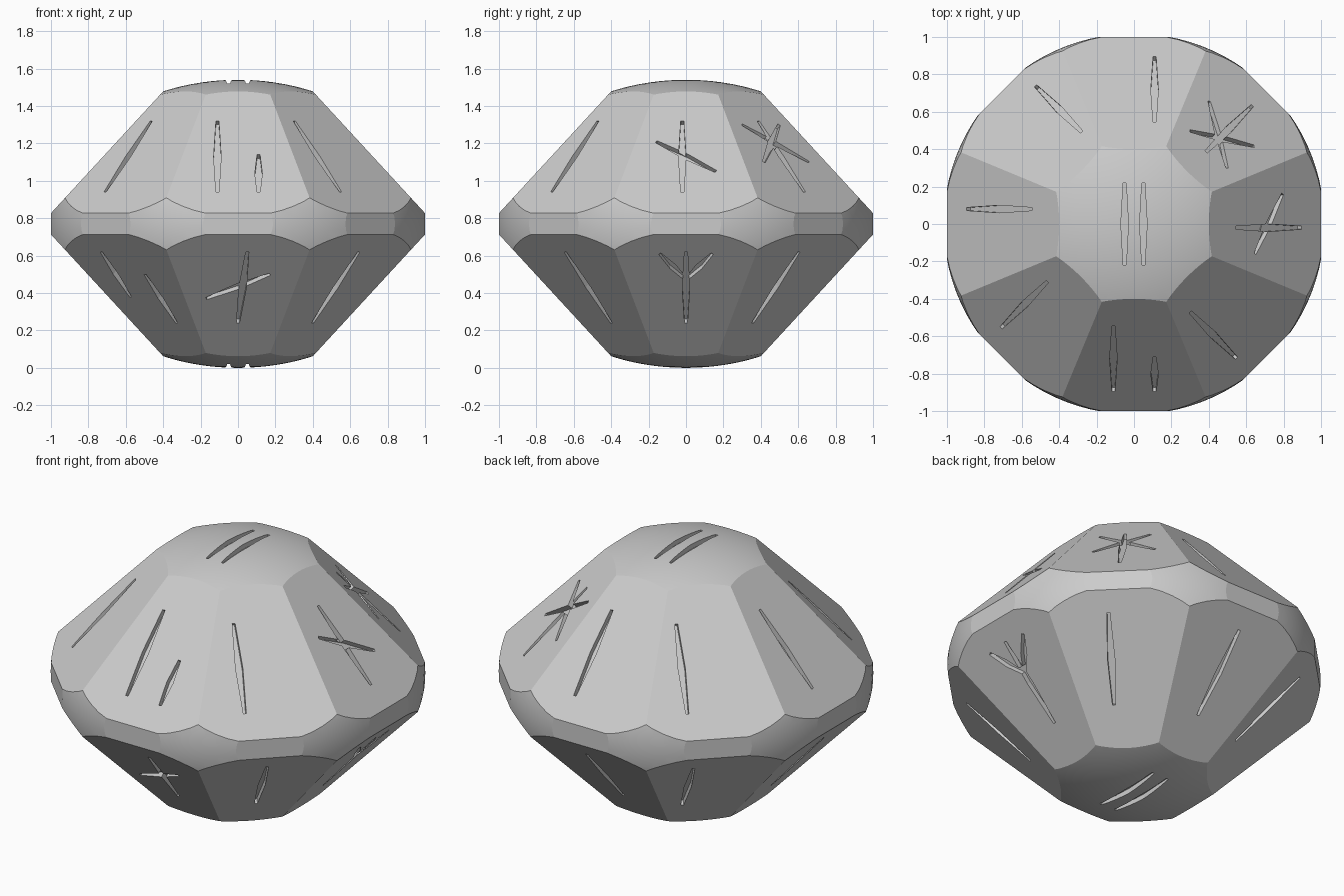
import bpy, bmesh
from math import cos, sin, radians
from mathutils import Vector, Matrix

if "Cube" in bpy.data.objects:
    bpy.data.objects.remove(bpy.data.objects["Cube"])

MID = 0.77        # height of the equator and of the cap above it
RADIUS = 1.018    # horizontal radius of the rounding spheroid
BAND = 0.057      # half height of the flat belt
SLOPE = 1.085     # steepness of the sloping facets
AZIMUTHS = range(0, 360, 45)

stone = bpy.data.materials.new("stone_grey")
stone.use_nodes = True
GREY = (0.6, 0.6, 0.6, 1)
stone.diffuse_color = GREY
stone.node_tree.nodes["Principled BSDF"].inputs["Base Color"].default_value = GREY


def make_object(name, bm):
    mesh = bpy.data.meshes.new(name)
    bm.to_mesh(mesh)
    bm.free()
    mesh.materials.append(stone)
    obj = bpy.data.objects.new(name, mesh)
    bpy.context.scene.collection.objects.link(obj)
    return obj


def normal(azimuth, side):
    a = radians(azimuth)
    return Vector((SLOPE * cos(a), SLOPE * sin(a), side)).normalized()


def on_facet(azimuth, u, z):
    """Point on a sloping facet, u across it and z its height."""
    a = radians(azimuth)
    r = 1 - (abs(z - MID) - BAND) / SLOPE
    return Vector((r * cos(a) - u * sin(a), r * sin(a) + u * cos(a), z))


def slice_flat(bm, point, direction):
    """Cut the body along a plane and close it with one flat face."""
    bmesh.ops.bisect_plane(bm, geom=bm.verts[:] + bm.edges[:] + bm.faces[:],
                           dist=1e-5, plane_co=point, plane_no=direction,
                           clear_outer=True)
    rim = [e for e in bm.edges if e.is_boundary]
    for face in bmesh.ops.edgeloop_fill(bm, edges=rim)["faces"]:
        face.smooth = False


def add_groove(bm, start, end, n, depth=0.03, width=0.02):
    """Tapered slot cutter lying on a surface with normal n."""
    across = n.cross(end - start).normalized()
    outline = [(0, -0.4), (0.5, -1), (1, -0.4), (1, 0.4), (0.5, 1), (0, 0.4)]
    rings = []
    for lift in (-depth, depth):
        rings.append([bm.verts.new(start.lerp(end, t) + across * w * width + n * lift)
                      for t, w in outline])
    low, high = rings
    bm.faces.new(low[::-1])
    bm.faces.new(high)
    for i in range(len(low)):
        j = (i + 1) % len(low)
        bm.faces.new((low[i], low[j], high[j], high[i]))


# Body: a flattened spheroid sliced into a belt and two rings of facets
bm = bmesh.new()
bmesh.ops.create_uvsphere(
    bm, u_segments=96, v_segments=64, radius=1,
    matrix=Matrix.Translation((0, 0, MID))
    @ Matrix.Diagonal((RADIUS, RADIUS, MID, 1))
    @ Matrix.Rotation(radians(180 / 96), 4, "Z"))
for face in bm.faces:
    face.smooth = True
for azimuth in AZIMUTHS:
    a = radians(azimuth)
    outward = Vector((cos(a), sin(a), 0))
    slice_flat(bm, outward + Vector((0, 0, MID)), outward)
for side in (1, -1):
    for azimuth in AZIMUTHS:
        slice_flat(bm, on_facet(azimuth, 0, MID + side * 0.4), normal(azimuth, side))
bmesh.ops.recalc_face_normals(bm, faces=bm.faces[:])
body = make_object("faceted_die", bm)

# Plain carved strokes, each as (u, z) start and end
HI, LO = (0.94, 1.32), (0.24, 0.62)


def slot(u, span):
    return [((u, span[0]), (u, span[1]))]


upper = {
    0: slot(-0.02, HI) + [((-0.16, 1.21), (0.16, 1.05))],
    45: slot(0, HI) + [((-0.16, 1.1), (0.14, 1.3)), ((0.18, 1.1), (-0.14, 1.3))],
    90: slot(-0.11, HI),
    135: slot(-0.15, HI),
    180: slot(-0.08, HI),
    225: slot(-0.11, HI),
    270: slot(-0.11, HI) + slot(0.11, (0.94, 1.14)),
    315: slot(-0.12, HI),
}
lower = {
    0: slot(0, LO) + [((-0.14, 0.61), (0, 0.47)), ((0.14, 0.61), (0, 0.47))],
    45: slot(-0.06, LO),
    90: slot(-0.02, LO),
    135: slot(-0.12, LO),
    180: slot(0, LO),
    225: slot(-0.12, (0.38, 0.62)) + slot(0.1, (0.24, 0.5)),
    270: [((0, 0.24), (0.05, 0.62)), ((-0.17, 0.37), (0.17, 0.5))],
    315: slot(0, LO),
}

bm = bmesh.new()
for side, marks in ((1, upper), (-1, lower)):
    for azimuth, strokes in marks.items():
        for start, end in strokes:
            add_groove(bm, on_facet(azimuth, *start), on_facet(azimuth, *end),
                       normal(azimuth, side))
    # Twin slots on the rounded cap
    for x in (-0.05, 0.05):
        z = MID + side * MID
        add_groove(bm, Vector((x, -0.22, z)), Vector((x, 0.22, z)), Vector((0, 0, side)))
bmesh.ops.recalc_face_normals(bm, faces=bm.faces[:])
cutter = make_object("groove_cutter", bm)
cutter.hide_render = True

# Carve the grooves, then drop the cutter
carve = body.modifiers.new("carve", "BOOLEAN")
carve.operation = "DIFFERENCE"
carve.solver = "EXACT"
carve.use_self = True
carve.object = cutter
bpy.context.view_layer.update()
graph = bpy.context.evaluated_depsgraph_get()
carved = bpy.data.meshes.new_from_object(body.evaluated_get(graph))
body.modifiers.clear()
body.data = carved
bpy.data.objects.remove(cutter)
carved.materials.clear()
carved.materials.append(stone)
for polygon in carved.polygons:
    polygon.material_index = 0
